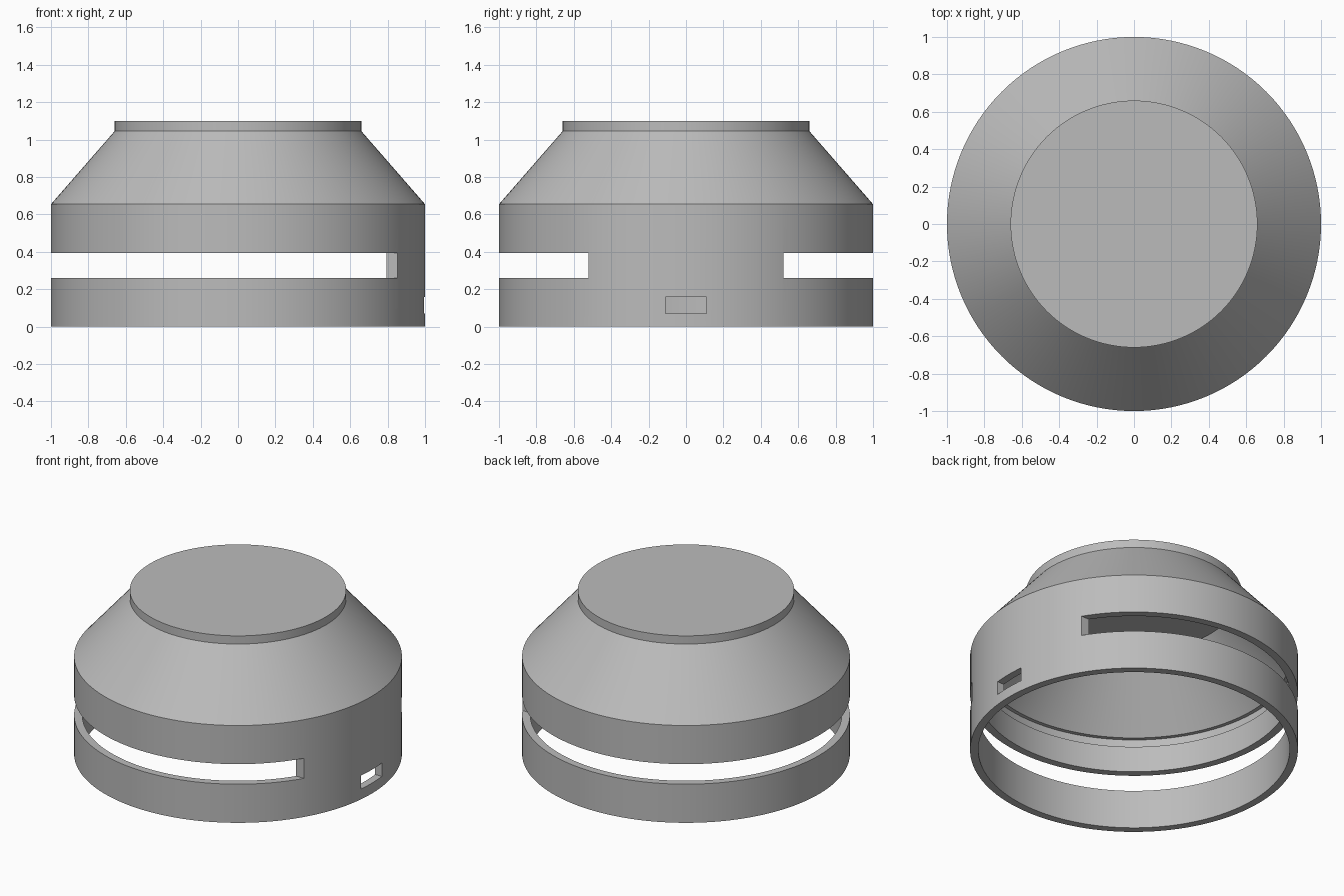
import bpy, bmesh, math

cube = bpy.data.objects.get("Cube")
if cube:
    bpy.data.objects.remove(cube)

SIDES = 128

grey = bpy.data.materials.new("plain grey")
grey.use_nodes = True
colour = (0.5, 0.5, 0.5, 1)
grey.diffuse_color = colour
grey.node_tree.nodes["Principled BSDF"].inputs["Base Color"].default_value = colour


def make_object(name, bm):
    bmesh.ops.recalc_face_normals(bm, faces=bm.faces[:])
    mesh = bpy.data.meshes.new(name)
    bm.to_mesh(mesh)
    bm.free()
    mesh.materials.append(grey)
    obj = bpy.data.objects.new(name, mesh)
    bpy.context.collection.objects.link(obj)
    return obj


def lathe(name, profile):
    """Revolve (radius, height) points around z."""
    bm = bmesh.new()
    verts = [bm.verts.new((r, 0, z)) for r, z in profile]
    edges = [bm.edges.new(pair) for pair in zip(verts, verts[1:])]
    bmesh.ops.spin(bm, geom=verts + edges, cent=(0, 0, 0), axis=(0, 0, 1),
                   angle=math.tau, steps=SIDES, use_merge=True)
    bmesh.ops.remove_doubles(bm, verts=bm.verts[:], dist=1e-4)
    # Cap the flat top and the ceiling below it
    bmesh.ops.holes_fill(bm, edges=[e for e in bm.edges if e.is_boundary], sides=0)
    return make_object(name, bm)


def prism(name, outline, bottom, top):
    """Extrude an xy outline between two heights."""
    bm = bmesh.new()
    face = bm.faces.new([bm.verts.new((x, y, bottom)) for x, y in outline])
    new = bmesh.ops.extrude_face_region(bm, geom=[face])["geom"]
    bmesh.ops.translate(bm, vec=(0, 0, top - bottom),
                        verts=[v for v in new if isinstance(v, bmesh.types.BMVert)])
    obj = make_object(name, bm)
    obj.hide_render = True
    return obj


# Hollow cap: closed disc, cone, straight skirt, inner groove
housing = lathe("housing", [
    (0.66, 1.10), (0.66, 1.045), (1.0, 0.655), (1.0, 0.0),
    (0.95, 0.0), (0.95, 0.57), (0.97, 0.57), (0.97, 0.63), (0.945, 0.63),
    (0.61, 1.045)])

# Long slot, leaving a bridge of wall on the +x side
slot_outline = [(1.2, -0.52), (0, -0.52), (0, 0.52), (1.2, 0.52),
                (1.2, 1.2), (-1.2, 1.2), (-1.2, -1.2), (1.2, -1.2)]
# Small window below the bridge
window_outline = [(0.7, -0.11), (1.2, -0.11), (1.2, 0.11), (0.7, 0.11)]

cutters = [prism("slot_cutter", slot_outline, 0.26, 0.395),
           prism("window_cutter", window_outline, 0.07, 0.16)]

bpy.ops.object.select_all(action="DESELECT")
bpy.context.view_layer.objects.active = housing
housing.select_set(True)
for cutter in cutters:
    mod = housing.modifiers.new(cutter.name, "BOOLEAN")
    mod.operation = "DIFFERENCE"
    mod.solver = "EXACT"
    mod.object = cutter
    bpy.ops.object.modifier_apply(modifier=mod.name)
    bpy.data.objects.remove(cutter)

bpy.ops.object.shade_smooth_by_angle(angle=math.radians(20))
